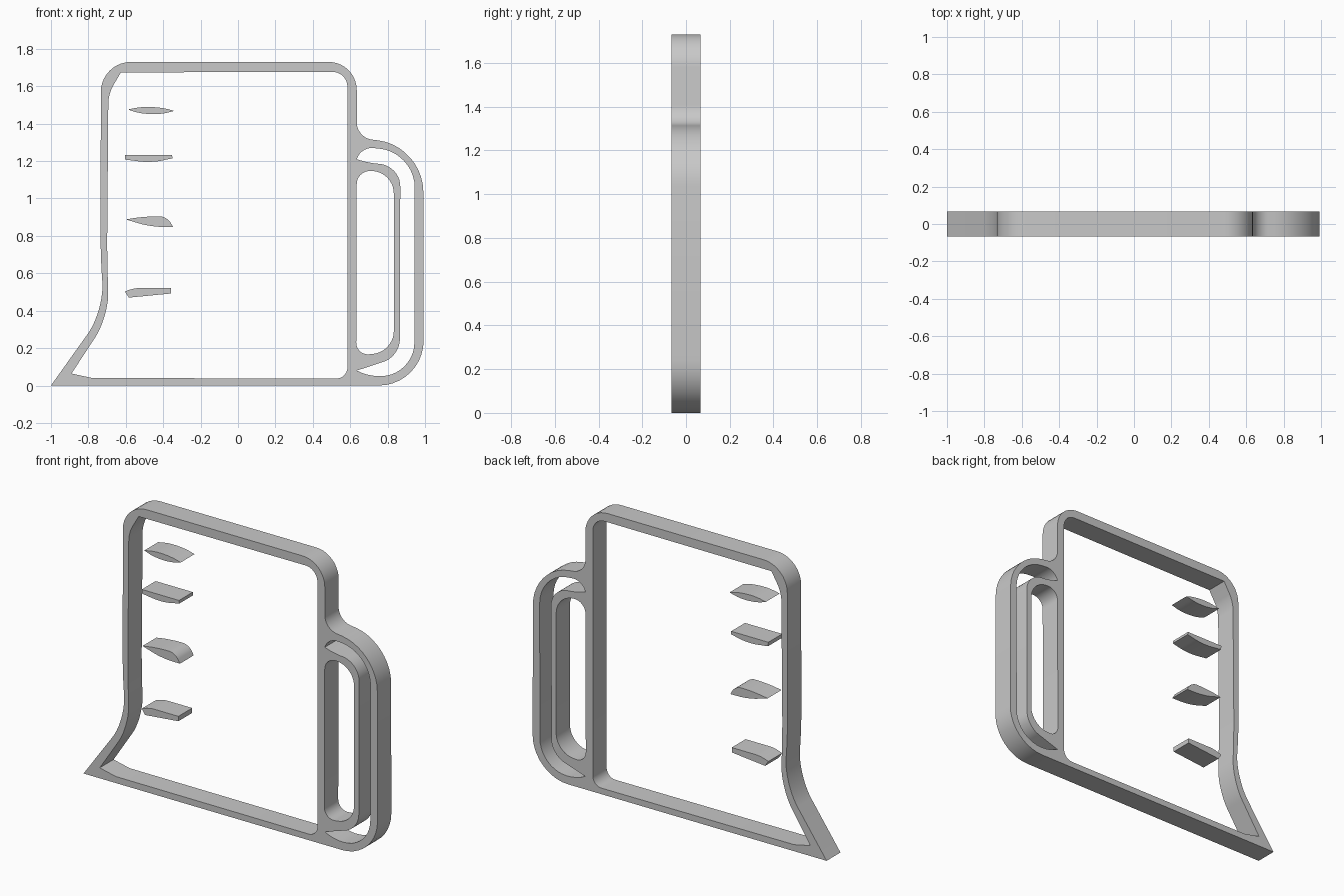
import bpy, bmesh, math
from mathutils import Vector, Matrix

cube = bpy.data.objects.get("Cube")
if cube:
    bpy.data.objects.remove(cube, do_unlink=True)

HALF_DEPTH = 0.067
ARC_STEPS = 10

grey = bpy.data.materials.new("plain grey")
grey.use_nodes = True
grey.diffuse_color = (0.58, 0.58, 0.58, 1)
grey.node_tree.nodes["Principled BSDF"].inputs["Base Color"].default_value = grey.diffuse_color


def rounded(corners):
    """Turn (x, z, cut) corners into an outline; each cut length becomes an arc."""
    outline = []
    count = len(corners)
    for i, (x, z, cut) in enumerate(corners):
        here = Vector((x, z))
        if not cut:
            outline.append(here)
            continue
        before = Vector(corners[i - 1][:2])
        after = Vector(corners[(i + 1) % count][:2])
        start = here + (before - here).normalized() * cut
        end = here + (after - here).normalized() * cut
        grip_a = start.lerp(here, 0.55)
        grip_b = end.lerp(here, 0.55)
        for step in range(ARC_STEPS + 1):
            t = step / ARC_STEPS
            s = 1 - t
            outline.append(start * s**3 + grip_a * (3 * s * s * t)
                           + grip_b * (3 * s * t * t) + end * t**3)
    return outline


def plate(name, *loops):
    """Extrude the first loop, with any further loops as openings."""
    curve = bpy.data.curves.new(name + "_profile", "CURVE")
    curve.dimensions = "2D"
    curve.fill_mode = "BOTH"
    curve.extrude = HALF_DEPTH
    for loop in loops:
        outline = rounded(loop)
        spline = curve.splines.new("POLY")
        spline.points.add(len(outline) - 1)
        for point, co in zip(spline.points, outline):
            point.co = (co.x, co.y, 0, 1)
        spline.use_cyclic_u = True
    helper = bpy.data.objects.new(name + "_helper", curve)
    bpy.context.collection.objects.link(helper)
    graph = bpy.context.evaluated_depsgraph_get()
    mesh = bpy.data.meshes.new_from_object(helper.evaluated_get(graph))
    bpy.data.objects.remove(helper, do_unlink=True)

    # Stand the plate upright and weld caps to walls
    mesh.transform(Matrix.Rotation(math.pi / 2, 4, "X"))
    bm = bmesh.new()
    bm.from_mesh(mesh)
    bmesh.ops.remove_doubles(bm, verts=bm.verts, dist=0.0002)
    bmesh.ops.recalc_face_normals(bm, faces=bm.faces)
    bm.to_mesh(mesh)
    bm.free()
    mesh.materials.clear()
    mesh.materials.append(grey)
    obj = bpy.data.objects.new(name, mesh)
    bpy.context.collection.objects.link(obj)
    bpy.ops.object.select_all(action="DESELECT")
    obj.select_set(True)
    bpy.context.view_layer.objects.active = obj
    bpy.ops.object.shade_smooth_by_angle(angle=math.radians(30))
    return obj


# Jug silhouette: pouring lip, body and handle
silhouette = [
    (-1, 0, 0), (-.715, .4, .15), (-.735, .7, .1), (-.733, 1.73, .16),
    (.635, 1.73, .15), (.635, 1.325, .08), (.99, 1.28, .24), (.993, 0, .24),
]
# Openings in the silhouette
body_opening = [
    (-.89, .064, 0), (-.69, .37, .13), (-.7, .7, .1), (-.693, 1.56, .05),
    (-.626, 1.674, 0), (.585, 1.677, .08), (.585, .037, .06), (-.78, .04, 0),
]
handle_slot = [
    (.635, 1.21, 0), (.66, 1.275, .06), (.945, 1.25, .19), (.943, .05, .18),
    (.7, .05, .05), (.635, .08, 0), (.865, .155, .09), (.868, 1.175, .11),
    (.7, 1.19, .04),
]
handle_opening = [
    (.635, 1.147, .07), (.833, 1.147, .12), (.833, .18, .11), (.632, .16, .07),
]
plate("jug_frame", silhouette, body_opening, handle_slot, handle_opening)

# Measuring marks, from top to bottom
marks = {
    "top": [(-.588, 1.476, 0), (-.45, 1.503, .1), (-.342, 1.468, 0), (-.475, 1.434, .1)],
    "upper": [(-.605, 1.233, 0), (-.353, 1.233, 0), (-.35, 1.215, 0),
              (-.465, 1.19, .06), (-.603, 1.208, 0)],
    "lower": [(-.6, .888, 0), (-.51, .903, .06), (-.38, .905, .04),
              (-.347, .847, 0), (-.47, .849, .06)],
    "bottom": [(-.605, .503, 0), (-.55, .522, .03), (-.357, .522, 0),
               (-.357, .492, 0), (-.583, .47, 0)],
}
for level, outline in marks.items():
    plate(level + "_measuring_mark", outline)
